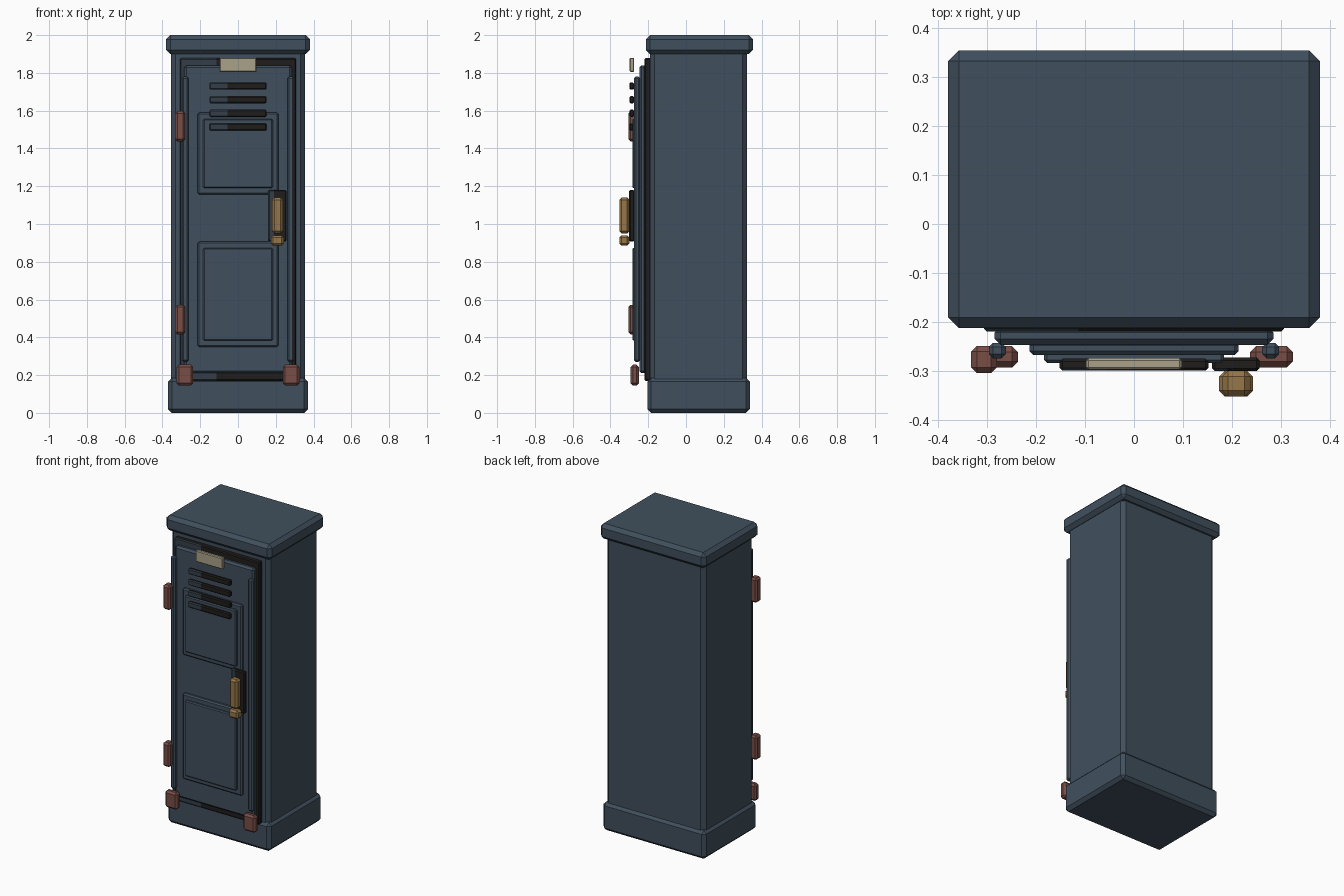
import bpy, bmesh
from mathutils import Vector

if "Cube" in bpy.data.objects:
    bpy.data.objects.remove(bpy.data.objects["Cube"])


def material(name, r, g, b):
    lin = [((c / 255 + 0.055) / 1.055) ** 2.4 for c in (r, g, b)]
    m = bpy.data.materials.new(name)
    m.diffuse_color = (*lin, 1)
    m.use_nodes = True
    m.node_tree.nodes["Principled BSDF"].inputs["Base Color"].default_value = m.diffuse_color
    return m


BLUE = material("slate blue paint", 64, 79, 93)
SHADE = material("dark slate", 51, 62, 72)
BLACK = material("near black", 31, 29, 28)
RUST = material("rust red metal", 120, 77, 70)
BRASS = material("brass", 150, 118, 72)
CREAM = material("cream card", 170, 161, 137)


def box(name, x, y, z, mat, bevel=0.008, patch=False):
    """Chamfered box from (min, max) ranges; patch tints the left third of the front."""
    bm = bmesh.new()
    bmesh.ops.create_cube(bm, size=1)
    for v in bm.verts:
        v.co = Vector([(a + b) / 2 + c * (b - a) for (a, b), c in zip((x, y, z), v.co)])
    bmesh.ops.bevel(bm, geom=bm.edges[:], offset=bevel, segments=1,
                    affect='EDGES', profile=0.5)
    if patch:
        cut = x[0] + 0.315 * (x[1] - x[0])
        bmesh.ops.bisect_plane(bm, geom=bm.verts[:] + bm.edges[:] + bm.faces[:],
                               plane_co=(cut, 0, 0), plane_no=(1, 0, 0))
        bm.normal_update()
        for f in bm.faces:
            if f.normal.y < -0.5 and f.calc_center_median().x < cut:
                f.material_index = 1
    me = bpy.data.meshes.new(name)
    bm.to_mesh(me)
    bm.free()
    me.materials.append(mat)
    if patch:
        me.materials.append(SHADE)
    ob = bpy.data.objects.new(name, me)
    bpy.context.collection.objects.link(ob)
    return ob


# Cabinet
box("cabinet_base", (-0.37, 0.37), (-0.205, 0.338), (0, 0.185), BLUE, 0.02)
box("cabinet_body", (-0.355, 0.355), (-0.19, 0.322), (0.1, 1.95), BLUE, 0.024)
box("cabinet_cap", (-0.38, 0.38), (-0.213, 0.355), (1.9, 2.0), BLUE, 0.022)

# Door with dark surround
box("door_surround", (-0.307, 0.307), (-0.22, -0.18), (0.17, 1.878), BLACK, 0.006, True)
box("door", (-0.285, 0.285), (-0.247, -0.21), (0.21, 1.84), BLUE, 0.012)

# Raised door panels, each in two steps
for name, z0, z1 in (("lower", 0.35, 0.907), ("upper", 1.157, 1.59)):
    box(name + "_panel_step", (-0.214, 0.214), (-0.268, -0.24), (z0, z1), BLUE)
    box(name + "_panel_face", (-0.184, 0.184), (-0.284, -0.26),
        (z0 + 0.033, z1 - 0.033), BLUE, 0.006)

# Side strips and lower corner brackets, mirrored
for s, side in ((-1, "left"), (1, "right")):
    for part, x0, x1, y, z, mat, b in (
            ("edge_strip", 0.262, 0.297, (-0.275, -0.243), (0.27, 1.78), BLUE, 0.009),
            ("corner_bracket", 0.237, 0.325, (-0.293, -0.25), (0.145, 0.255), RUST, 0.012)):
        box(side + "_" + part, tuple(sorted((s * x0, s * x1))), y, z, mat, b)

# Hinges
for name, z in (("lower_hinge", (0.415, 0.572)), ("upper_hinge", (1.437, 1.597))):
    box(name, (-0.333, -0.28), (-0.305, -0.249), z, RUST, 0.012)

# Vent slots
for i in range(4):
    c = 1.73 - i * 0.072
    box(f"vent_slot_{i + 1}", (-0.152, 0.152), (-0.3, -0.275),
        (c - 0.019, c + 0.019), BLACK, 0.006, True)

# Label card
box("label_card", (-0.098, 0.098), (-0.298, -0.274), (1.805, 1.88), CREAM, 0.005)

# Handle
box("handle_plate", (0.16, 0.257), (-0.301, -0.273), (0.908, 1.18), BLACK, 0.006, True)
box("handle_grip", (0.18, 0.238), (-0.353, -0.3), (0.95, 1.14), BRASS, 0.012)
box("handle_knob", (0.174, 0.243), (-0.353, -0.3), (0.885, 0.94), BRASS, 0.012)
